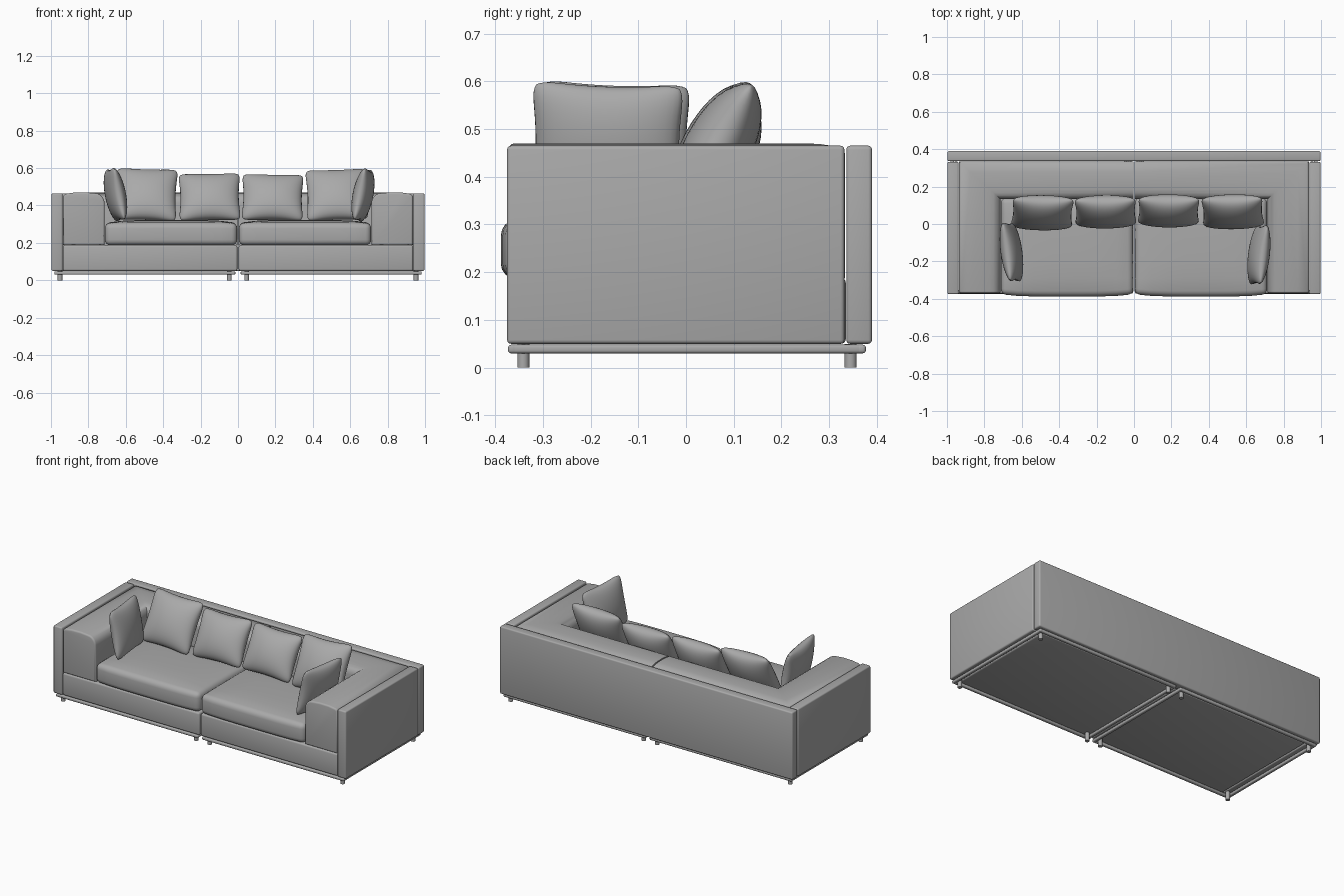
import bpy, bmesh, math
from mathutils import Matrix, Vector

if "Cube" in bpy.data.objects:
    bpy.data.objects.remove(bpy.data.objects["Cube"])

fabric = bpy.data.materials.new("grey fabric")
fabric.diffuse_color = (0.4, 0.4, 0.4, 1)
fabric.use_nodes = True
fabric.node_tree.nodes["Principled BSDF"].inputs["Base Color"].default_value = fabric.diffuse_color


def finish(bm, name, angle=40):
    bmesh.ops.recalc_face_normals(bm, faces=bm.faces[:])
    me = bpy.data.meshes.new(name)
    bm.to_mesh(me)
    bm.free()
    me.materials.append(fabric)
    ob = bpy.data.objects.new(name, me)
    bpy.context.collection.objects.link(ob)
    bpy.ops.object.select_all(action='DESELECT')
    ob.select_set(True)
    bpy.context.view_layer.objects.active = ob
    bpy.ops.object.shade_smooth_by_angle(angle=math.radians(angle))
    return ob


def box(name, x0, x1, y0, y1, z0, z1, r):
    bm = bmesh.new()
    bmesh.ops.create_cube(bm, size=1)
    for v in bm.verts:
        v.co = ((x0 + x1) / 2 + v.co.x * (x1 - x0),
                (y0 + y1) / 2 + v.co.y * (y1 - y0),
                (z0 + z1) / 2 + v.co.z * (z1 - z0))
    bmesh.ops.bevel(bm, geom=bm.edges[:], offset=r, segments=3,
                    profile=0.5, affect='EDGES')
    return finish(bm, name)


def side_box(name, s, x0, x1, *rest):
    return box(name, min(s * x0, s * x1), max(s * x0, s * x1), *rest)


def seat_cushion(name, s):
    # soft slab with a crowned top and bulging front
    cx, cy, hx, hy, z0, z1 = s * 0.358, -0.118, 0.354, 0.258, 0.187, 0.307
    bm = bmesh.new()
    bmesh.ops.create_grid(bm, x_segments=8, y_segments=6, size=1)
    ext = bmesh.ops.extrude_face_region(bm, geom=bm.faces[:])
    top = {g for g in ext["geom"] if isinstance(g, bmesh.types.BMVert)}
    for v in bm.verts:
        u, w = v.co.x, v.co.y
        z = z1 + 0.016 * (1 - u ** 4) * (1 - w ** 4) if v in top else z0
        front = 0.012 * (1 - u ** 4) if w < -0.99 else 0
        v.co = (cx + u * hx, cy + w * hy - front, z)
    bmesh.ops.recalc_face_normals(bm, faces=bm.faces[:])
    sharp = [e for e in bm.edges if e.calc_face_angle(0) > 0.9]
    bmesh.ops.bevel(bm, geom=sharp, offset=0.03, segments=4,
                    profile=0.5, affect='EDGES')
    return finish(bm, name, 50)


def arm_and_back(name, s):
    # one rounded profile swept along the arm, mitred into the back
    prof = [(0, 0.188), (0, 0.45), (0.012, 0.462), (0.06, 0.469),
            (0.12, 0.470), (0.165, 0.466)]
    for i in range(1, 6):
        a = math.radians(90 - 18 * i)
        prof.append((0.168 + 0.054 * math.cos(a), 0.412 + 0.054 * math.sin(a)))
    prof.append((0.222, 0.188))
    bm = bmesh.new()
    rings = []
    for k in range(3):
        ring = []
        for d, z in prof:
            x = 0.004 if k == 2 else 0.935 - d
            y = -0.37 if k == 0 else 0.333 - d * 0.9
            ring.append(bm.verts.new((s * x, y, z)))
        rings.append(ring)
    n = len(prof)
    for a, b in zip(rings, rings[1:]):
        for i in range(n):
            j = (i + 1) % n
            bm.faces.new((a[i], a[j], b[j], b[i]))
    caps = [bm.faces.new(rings[0]), bm.faces.new(rings[2])]
    bmesh.ops.recalc_face_normals(bm, faces=bm.faces[:])
    bmesh.ops.bevel(bm, geom=list(caps[0].edges), offset=0.01, segments=3,
                    profile=0.5, affect='EDGES')
    return finish(bm, name)


def pillow(name, loc, w, h, t, lean, turn, roll=0):
    # two puffed sheets welded at the seam, with pulled corners
    bm = bmesh.new()
    for side in (-1, 1):
        g = bmesh.ops.create_grid(bm, x_segments=20, y_segments=20, size=1)
        for v in g["verts"]:
            u = math.sin(v.co.x * math.pi / 2)
            q = math.sin(v.co.y * math.pi / 2)
            puff = max(0, (1 - u * u) * (1 - q * q)) ** 0.45
            x = u * (1 - 0.07 * (1 - q * q) - 0.07 * abs(q) ** 10)
            z = q * (1 - 0.07 * (1 - u * u) - 0.07 * abs(u) ** 10)
            v.co = (x * w / 2, side * puff * t / 2, z * h / 2)
    bmesh.ops.remove_doubles(bm, verts=bm.verts[:], dist=0.0004)
    m = (Matrix.Translation(Vector(loc))
         @ Matrix.Rotation(math.radians(turn), 4, 'Z')
         @ Matrix.Rotation(math.radians(-lean), 4, 'X')
         @ Matrix.Rotation(math.radians(roll), 4, 'Y'))
    bmesh.ops.transform(bm, matrix=m, verts=bm.verts[:])
    return finish(bm, name, 70)


# outer shell
box("back_panel", -0.997, 0.997, 0.336, 0.39, 0.05, 0.465, 0.008)
for s, tag in ((-1, "left"), (1, "right")):
    side_box(tag + "_side_panel", s, 0.938, 0.997, -0.375, 0.332, 0.05, 0.465, 0.008)
    side_box(tag + "_base", s, 0.004, 0.936, -0.372, 0.335, 0.05, 0.188, 0.01)
    seat_cushion(tag + "_seat_cushion", s)
    arm_and_back(tag + "_arm_and_back", s)

    # under frame
    side_box(tag + "_front_rail", s, 0.014, 0.982, -0.373, -0.353, 0.03, 0.048, 0.006)
    side_box(tag + "_rear_rail", s, 0.014, 0.982, 0.357, 0.377, 0.03, 0.048, 0.006)
    side_box(tag + "_inner_rail", s, 0.014, 0.034, -0.373, 0.377, 0.03, 0.048, 0.006)
    side_box(tag + "_outer_rail", s, 0.962, 0.982, -0.373, 0.377, 0.03, 0.048, 0.006)

    # legs
    for x in (0.046, 0.952):
        for y in (-0.341, 0.345):
            bm = bmesh.new()
            bmesh.ops.create_cone(bm, cap_ends=True, segments=20, radius1=0.0125,
                                  radius2=0.0125, depth=0.05,
                                  matrix=Matrix.Translation((s * x, y, 0.025)))
            finish(bm, tag + "_leg")

# back pillows
for i, (x, y, z, h, roll) in enumerate(((-0.49, 0.06, 0.458, 0.315, 2),
                                        (-0.152, 0.065, 0.445, 0.285, -1),
                                        (0.185, 0.07, 0.443, 0.28, 1),
                                        (0.528, 0.065, 0.457, 0.31, -2))):
    pillow("back_pillow_%d" % (i + 1), (x, y, z), 0.335, h, 0.14, 28, 0, roll)

# side pillows leaning on the arms
pillow("left_side_pillow", (-0.655, -0.15, 0.458), 0.325, 0.29, 0.105, 11, 98, 2)
pillow("right_side_pillow", (0.668, -0.165, 0.456), 0.325, 0.29, 0.105, 11, -97, -2)
